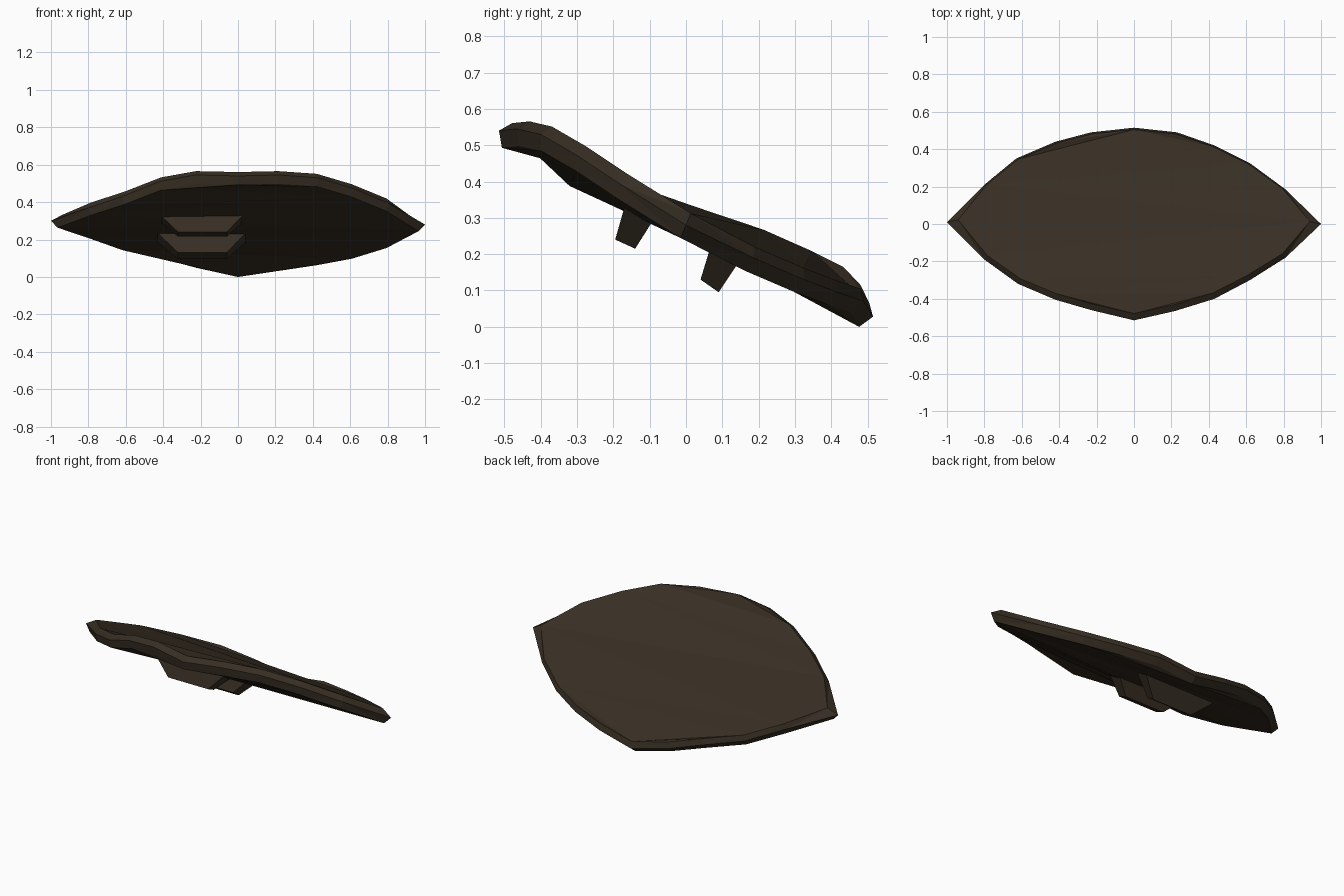
import bpy
import bmesh

if "Cube" in bpy.data.objects:
    bpy.data.objects.remove(bpy.data.objects["Cube"])

wood = bpy.data.materials.new("dark brown wood")
wood.diffuse_color = (0.039, 0.028, 0.017, 1)
wood.use_nodes = True
wood.node_tree.nodes["Principled BSDF"].inputs["Base Color"].default_value = wood.diffuse_color


def finish(bm, name):
    bmesh.ops.recalc_face_normals(bm, faces=bm.faces[:])
    me = bpy.data.meshes.new(name)
    bm.to_mesh(me)
    bm.free()
    me.materials.append(wood)
    ob = bpy.data.objects.new(name, me)
    bpy.context.collection.objects.link(ob)
    return ob


# Shield rim, counter-clockwise from the front point (x, y, z)
right_side = [
    (0, -0.515, 0.54), (0.22, -0.465, 0.545), (0.43, -0.40, 0.53),
    (0.62, -0.30, 0.472), (0.81, -0.18, 0.392), (1, 0, 0.28),
    (0.81, 0.185, 0.19), (0.62, 0.325, 0.13), (0.43, 0.42, 0.094),
    (0.23, 0.49, 0.07), (0, 0.515, 0.028)]
left_side = [
    (-0.23, 0.49, 0.08), (-0.42, 0.44, 0.133), (-0.63, 0.35, 0.178),
    (-0.80, 0.21, 0.24), (-1, 0.01, 0.30), (-0.80, -0.19, 0.37),
    (-0.62, -0.32, 0.43), (-0.42, -0.405, 0.51), (-0.23, -0.46, 0.545)]
rim = right_side + left_side
n = len(rim)


def inset_ring(dy, dz_front, dz_back, tip):
    """Rim shrunk towards the shield centre and shifted along its tilt."""
    ring = []
    for x, y, z in rim:
        fx = tip if abs(x) > 0.95 else 0.98
        dz = dz_back if y > 0.1 else dz_front
        ring.append((x * fx, y * 0.955 + dy, 0.29 + (z - 0.29) * 0.955 + dz))
    return ring


# Shield plate: two bevelled bands round the rim
bm = bmesh.new()
top, mid, bottom = [[bm.verts.new(p) for p in ring] for ring in (
    inset_ring(0.013, 0.032, 0.025, 0.94), rim,
    inset_ring(-0.015, -0.036, -0.04, 0.965))]
for a, b in ((top, mid), (mid, bottom)):
    for i in range(n):
        j = (i + 1) % n
        bm.faces.new((a[i], b[i], b[j], a[j]))

# Top and underside: fans from the two points, rows left to right between
half, front, back = n // 2, 2, 7
for ring in (top, bottom):
    for point, first, last in ((0, 0, front), (half, back, half)):
        for i in range(first, last):
            for s in (1, -1):
                tri = {ring[point], ring[s * i], ring[s * (i + 1)]}
                if len(tri) == 3:
                    bm.faces.new(list(tri))
    bm.faces.new((ring[0], ring[front], ring[-front]))
    bm.faces.new((ring[half], ring[back], ring[-back]))
    for i in range(front, back):
        bm.faces.new((ring[i], ring[i + 1], ring[-i - 1], ring[-i]))
bmesh.ops.triangulate(bm, faces=bm.faces[:])
finish(bm, "shield_plate")


# Grips: tapered bars on the underside, profile (y, z) base then tip
def grip(name, base, tip):
    bm = bmesh.new()
    ends = []
    for xb, xt in ((-0.43, -0.32), (0.04, -0.06)):
        ends.append([bm.verts.new((xb, *base[0])), bm.verts.new((xt, *tip[0])),
                     bm.verts.new((xt, *tip[1])), bm.verts.new((xb, *base[1]))])
    a, b = ends
    bm.faces.new(a)
    bm.faces.new(b)
    for i in range(4):
        j = (i + 1) % 4
        bm.faces.new((a[i], a[j], b[j], b[i]))
    finish(bm, name)


grip("front_grip", [(-0.165, 0.345), (-0.083, 0.305)], [(-0.195, 0.24), (-0.14, 0.215)])
grip("back_grip", [(0.072, 0.235), (0.15, 0.185)], [(0.04, 0.13), (0.09, 0.095)])
